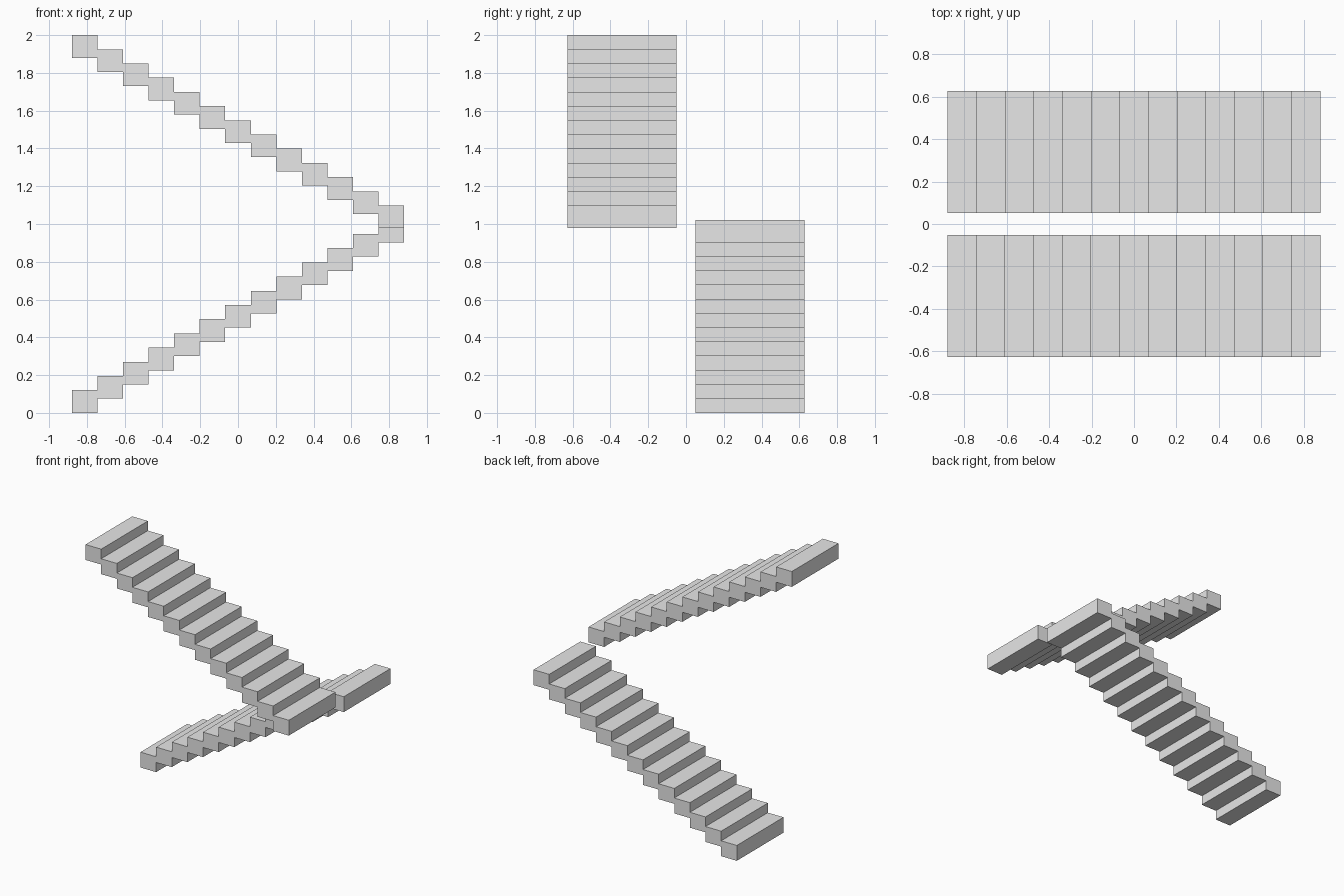
import bpy
import bmesh
from mathutils import Matrix

if "Cube" in bpy.data.objects:
    bpy.data.objects.remove(bpy.data.objects["Cube"])

STEPS = 13           # steps per flight
HALF_LEN = 0.878     # half the run along x
TREAD = 2 * HALF_LEN / STEPS
THICK = 0.12         # block height
RISE = (2.0 - THICK) / (2 * STEPS - 1)
Y_IN, Y_OUT = 0.051, 0.627

grey = bpy.data.materials.new("stone grey")
grey.diffuse_color = (0.8, 0.8, 0.8, 1)
grey.use_nodes = True
grey.node_tree.nodes["Principled BSDF"].inputs["Base Color"].default_value = grey.diffuse_color


def flight(name, first, x_dir, y_side):
    """One straight flight of overlapping block steps."""
    bm = bmesh.new()
    for i in range(STEPS):
        x = x_dir * (-HALF_LEN + (i + 0.5) * TREAD)
        z = (first + i) * RISE + THICK / 2
        y = y_side * (Y_IN + Y_OUT) / 2
        bmesh.ops.create_cube(
            bm, size=1,
            matrix=Matrix.Translation((x, y, z))
            @ Matrix.Diagonal((TREAD, Y_OUT - Y_IN, THICK, 1)))
    mesh = bpy.data.meshes.new(name)
    bm.to_mesh(mesh)
    bm.free()
    mesh.materials.append(grey)
    bpy.context.collection.objects.link(bpy.data.objects.new(name, mesh))


# Lower flight climbs to the right at the back, upper one returns in front
flight("lower_flight", 0, 1, 1)
flight("upper_flight", STEPS, -1, -1)
